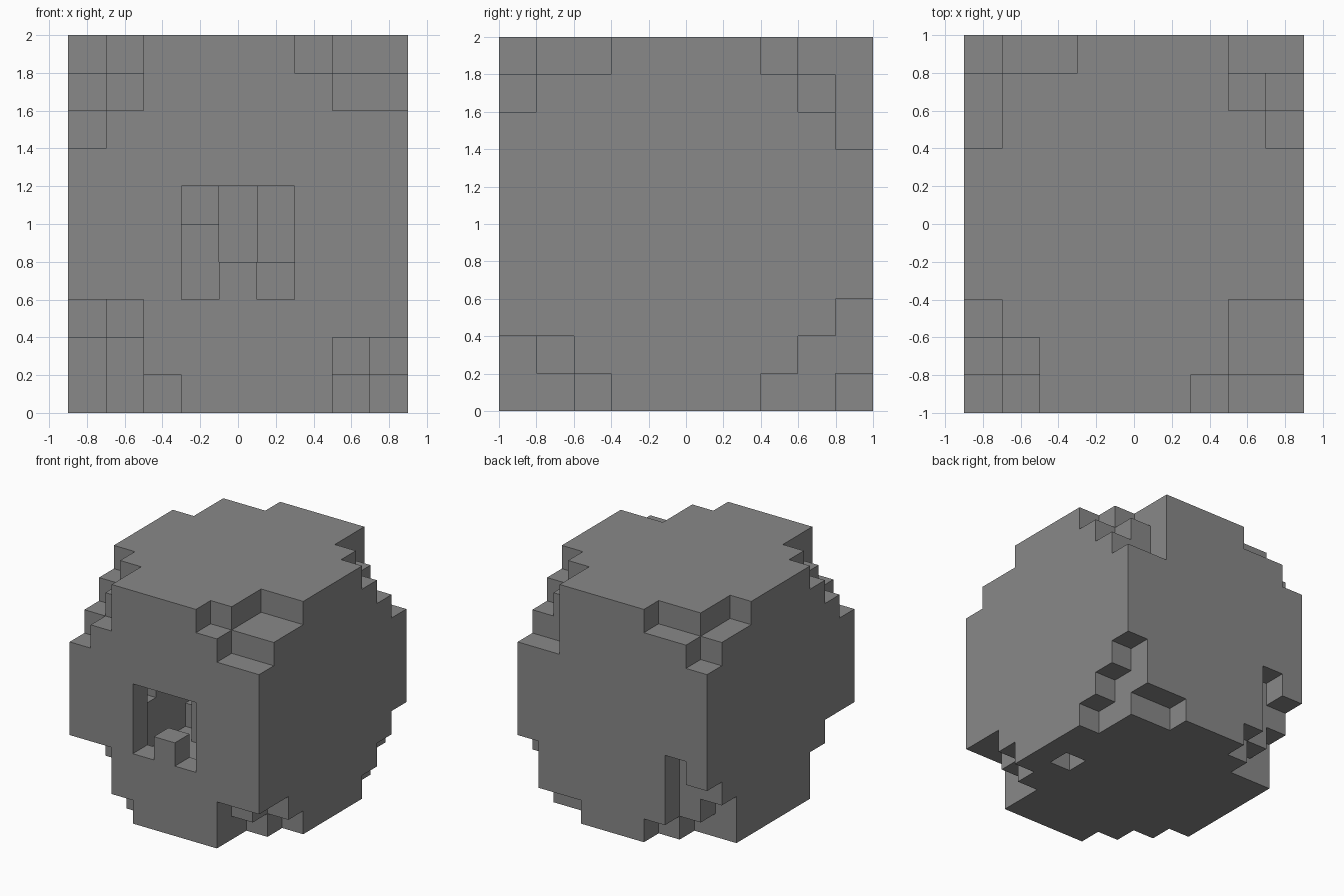
import bpy
import bmesh
from itertools import product
from mathutils import Vector

cube = bpy.data.objects.get("Cube")
if cube:
    bpy.data.objects.remove(cube, do_unlink=True)

CELL = 0.2
SIZE = (9, 10, 10)
ORIGIN = Vector((-0.9, -1.0, 0.0))

stone = bpy.data.materials.new("grey_stone")
stone.use_nodes = True
GREY = (0.25, 0.25, 0.25, 1)
stone.diffuse_color = GREY
stone.node_tree.nodes["Principled BSDF"].inputs["Base Color"].default_value = GREY

cells = set(product(*(range(n) for n in SIZE)))


def carve(xs, ys, zs):
    """Remove the block of cells covered by three inclusive ranges."""
    for cell in product(*(range(lo, hi + 1) for lo, hi in (xs, ys, zs))):
        cells.discard(cell)


def carve_corner(side, layers):
    """Step away a corner; each layer lists the run of cells cut per row."""
    for c, rows in enumerate(layers.split()):
        for b, run in enumerate(rows):
            for a in range(int(run)):
                cells.discard(tuple(n - 1 - p if s == "+" else p
                                    for s, n, p in zip(side, SIZE, (a, b, c))))


# Stepped corners: signs give the x, y, z side, layers run inward from it
carve_corner("+-+", "322 2")
carve_corner("--+", "221 21 1")
carve_corner("+++", "221 21 2")
carve_corner("-++", "311 1")
carve_corner("---", "321 221 21")
carve_corner("+--", "221 21")
carve_corner("++-", "311 11 1")
carve_corner("-+-", "32 21 2")
carve((1, 1), (9, 9), (3, 3))

# Front window, with one raised block left on the sill
carve((3, 5), (0, 0), (3, 5))
cells.add((4, 0, 3))

# Uneven hollow behind the window
carve((2, 6), (1, 2), (2, 6))
carve((2, 5), (3, 3), (4, 6))
carve((2, 3), (3, 3), (2, 3))
carve((2, 2), (4, 4), (2, 6))
carve((2, 2), (5, 5), (3, 5))
carve((3, 4), (4, 4), (5, 5))
carve((4, 4), (4, 5), (4, 5))
carve((1, 1), (1, 2), (4, 5))

# Small hole in the underside
carve((7, 7), (4, 4), (0, 1))

# Skin the remaining cells with their exposed faces
bm = bmesh.new()
corners = {}


def vertex(point):
    if point not in corners:
        corners[point] = bm.verts.new(ORIGIN + CELL * Vector(point))
    return corners[point]


for cell in sorted(cells):
    for axis, step in product(range(3), (-1, 1)):
        beside = list(cell)
        beside[axis] += step
        if tuple(beside) in cells:
            continue
        u, v = (axis + 1) % 3, (axis + 2) % 3
        loop = []
        for du, dv in ((0, 0), (1, 0), (1, 1), (0, 1)):
            point = list(cell)
            point[axis] += step > 0
            point[u] += du
            point[v] += dv
            loop.append(vertex(tuple(point)))
        bm.faces.new(loop if step > 0 else loop[::-1])

# Merge coplanar squares into broad flat faces
bmesh.ops.dissolve_limit(bm, angle_limit=0.01, verts=bm.verts[:], edges=bm.edges[:])

mesh = bpy.data.meshes.new("stepped_block")
bm.to_mesh(mesh)
bm.free()
mesh.materials.append(stone)
block = bpy.data.objects.new("stepped_block", mesh)
bpy.context.scene.collection.objects.link(block)
